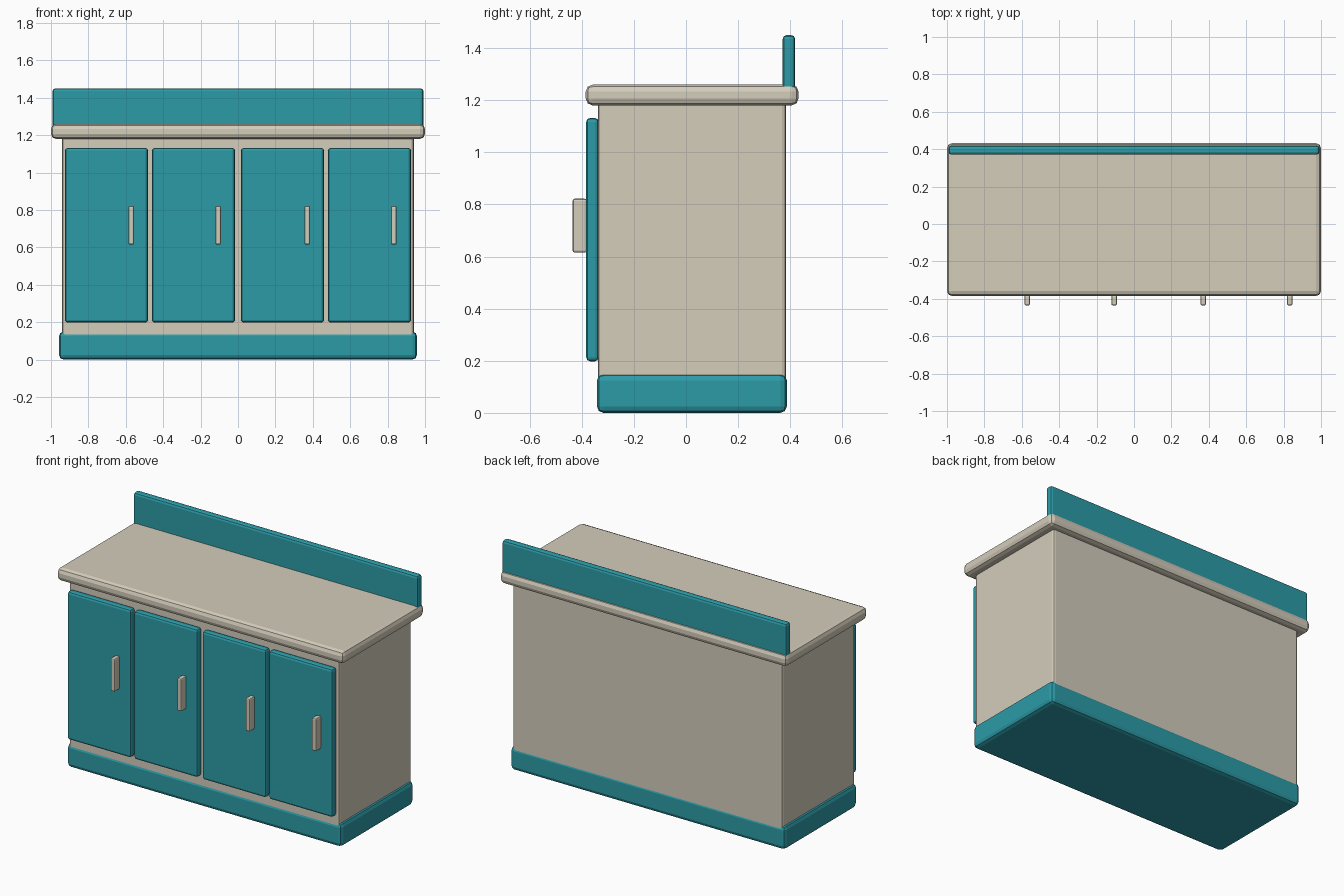
import bpy
import bmesh
from mathutils import Vector

if "Cube" in bpy.data.objects:
    bpy.data.objects.remove(bpy.data.objects["Cube"])


def material(name, rgb):
    m = bpy.data.materials.new(name)
    m.diffuse_color = (*rgb, 1)
    m.use_nodes = True
    m.node_tree.nodes["Principled BSDF"].inputs["Base Color"].default_value = m.diffuse_color
    return m


teal = material("teal_paint", (0.025, 0.33, 0.39))
cream = material("cream_paint", (0.66, 0.61, 0.50))


def box(name, x, y, z, bevel, mat):
    """Bevelled box given its (min, max) on each axis."""
    bm = bmesh.new()
    bmesh.ops.create_cube(bm, size=1)
    for v in bm.verts:
        v.co = Vector(r[0] if c < 0 else r[1] for c, r in zip(v.co, (x, y, z)))
    mesh = bpy.data.meshes.new(name)
    bm.to_mesh(mesh)
    bm.free()
    mesh.materials.append(mat)
    ob = bpy.data.objects.new(name, mesh)
    bpy.context.collection.objects.link(ob)
    mod = ob.modifiers.new("rounded_edges", 'BEVEL')
    mod.width = bevel
    mod.segments = 2
    return ob


# Carcass: plinth, cabinet body, worktop and backsplash
box("plinth", (-0.957, 0.957), (-0.342, 0.387), (0, 0.15), 0.025, teal)
box("cabinet_body", (-0.941, 0.941), (-0.338, 0.384), (0.08, 1.2), 0.015, cream)
box("worktop", (-1, 1), (-0.385, 0.432), (1.18, 1.26), 0.027, cream)
box("backsplash", (-0.992, 0.992), (0.371, 0.419), (1.23, 1.45), 0.015, teal)

# Four doors, each with an upright handle near its right edge
door_centres = (-0.703, -0.238, 0.238, 0.703)
handle_centres = (-0.571, -0.106, 0.37, 0.833)
for i, (dx, hx) in enumerate(zip(door_centres, handle_centres), 1):
    box(f"door_{i}", (dx - 0.222, dx + 0.222), (-0.383, -0.335), (0.198, 1.132), 0.015, teal)
    box(f"door_handle_{i}", (hx - 0.015, hx + 0.015), (-0.435, -0.381), (0.615, 0.822), 0.008, cream)
